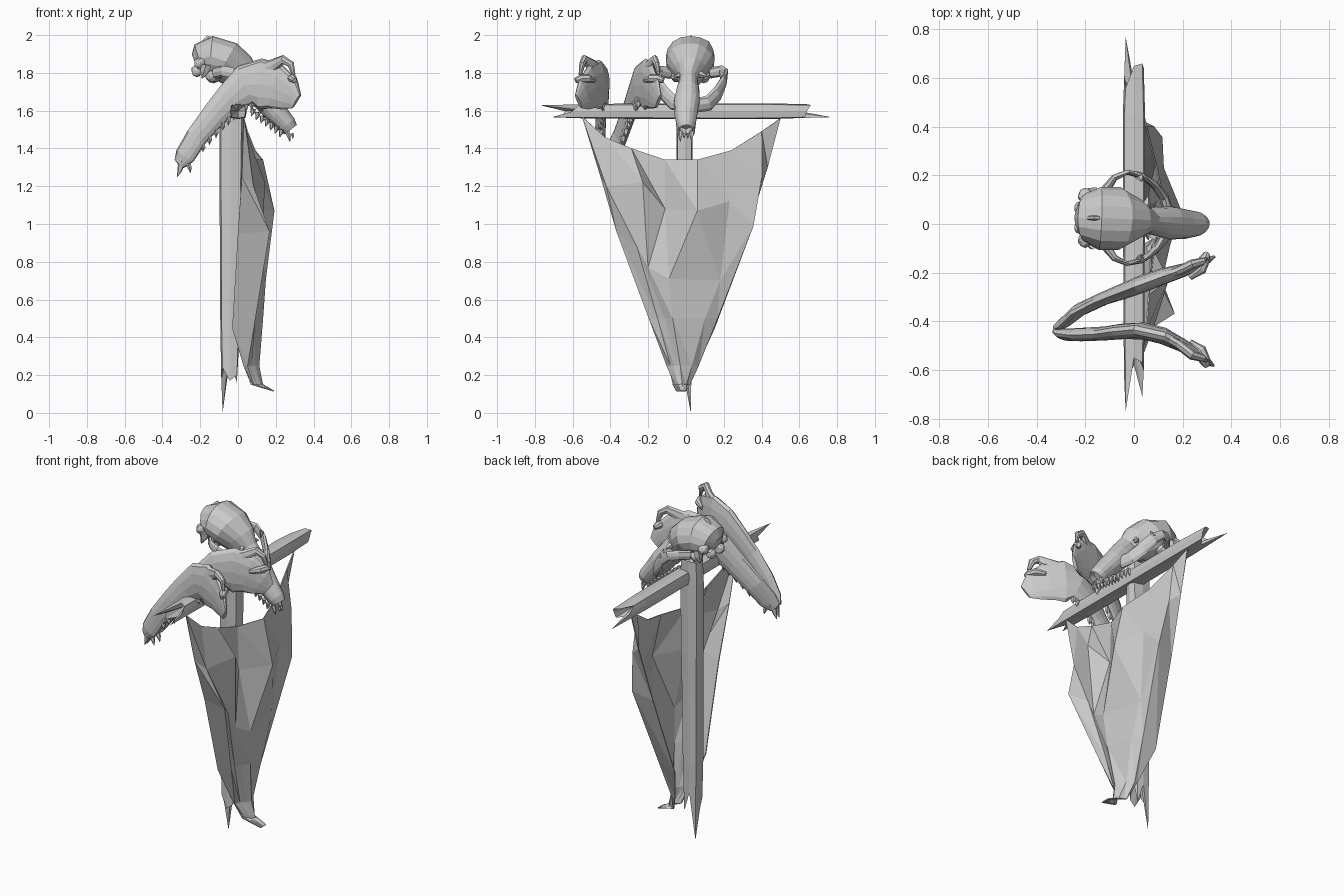
import bpy, bmesh, math, random
from mathutils import Vector

random.seed(4)
if "Cube" in bpy.data.objects:
    bpy.data.objects.remove(bpy.data.objects["Cube"], do_unlink=True)

GREY = bpy.data.materials.new("weathered_grey")
GREY.use_nodes = True
tone = (0.6, 0.6, 0.6, 1)
GREY.diffuse_color = tone
GREY.node_tree.nodes["Principled BSDF"].inputs["Base Color"].default_value = tone


def finish(bm, name):
    """Turn a bmesh into a flat shaded grey object."""
    bmesh.ops.recalc_face_normals(bm, faces=bm.faces[:])
    mesh = bpy.data.meshes.new(name)
    bm.to_mesh(mesh)
    bm.free()
    mesh.materials.append(GREY)
    obj = bpy.data.objects.new(name, mesh)
    bpy.context.collection.objects.link(obj)
    return obj


def bridge(bm, rings):
    """Join successive closed rings of vertices with quads."""
    for a, b in zip(rings, rings[1:]):
        n = len(a)
        for i in range(n):
            j = (i + 1) % n
            bm.faces.new((a[i], a[j], b[j], b[i]))


def loft(bm, path, sizes, sides=8, jitter=0.0):
    """Elliptical sections (half width, half height) swept along a path."""
    pts = [Vector(p) for p in path]
    rings = []
    for i, p in enumerate(pts):
        tangent = (pts[min(i + 1, len(pts) - 1)] - pts[max(i - 1, 0)]).normalized()
        side = tangent.cross(Vector((0, 0, 1))).normalized()
        up = side.cross(tangent)
        w, h = sizes[i]
        ring = []
        for k in range(sides):
            a = math.tau * k / sides
            grow = 1 + random.uniform(-jitter, jitter)
            ring.append(bm.verts.new(p + (side * math.cos(a) * w + up * math.sin(a) * h) * grow))
        rings.append(ring)
    bridge(bm, rings)
    bm.faces.new(rings[0])
    return bm.faces.new(rings[-1])


def spike(bm, base, tip, radius):
    """Slightly curved pointed tooth."""
    base, tip = Vector(base), Vector(tip)
    middle = base.lerp(tip, 0.5) + Vector((0.003, 0, 0))
    loft(bm, [base, middle, tip], [(radius, radius), (radius * 0.75,) * 2, (radius * 0.1,) * 2], 5)


def blob(bm, centre, radius):
    made = bmesh.ops.create_icosphere(bm, subdivisions=2, radius=radius)
    for v in made["verts"]:
        v.co = v.co * random.uniform(0.9, 1.1) + Vector(centre)


def splintered(name, place, lows, highs):
    """Squared timber with a different length at each corner of its ends."""
    bm = bmesh.new()
    n = len(lows)

    def ring(lengths, scale=1.0):
        out = []
        for k in range(n):
            a = math.tau * k / n
            r = scale * (1.15 if k % 2 else 0.95)
            out.append(bm.verts.new(place(math.cos(a) * r, math.sin(a) * r, lengths[k])))
        return out

    low, high = max(lows), min(highs)
    rings = [ring(lows, 0.9)]
    for m in (0.1, 0.4, 0.6, 0.9):
        rings.append(ring([low + (high - low) * m] * n, random.uniform(0.96, 1.04)))
    rings.append(ring(highs, 0.9))
    bridge(bm, rings)
    # hollow broken ends
    for edge_ring, depth in ((rings[0], low + 0.05), (rings[-1], high - 0.05)):
        core = bm.verts.new(place(0, 0, depth))
        for i in range(n):
            bm.faces.new((edge_ring[i], edge_ring[(i + 1) % n], core))
    return finish(bm, name)


# Wooden cross, its post a little wider towards the top
splintered("upright_post",
           lambda u, v, t: (-0.045 + 0.006 * t + (0.05 + 0.012 * t) * u, 0.045 * v - 0.008, t),
           [0.32, 0.16, 0.28, 0.0, 0.18, 0.24, 0.17, 0.2], [1.7] * 8)
splintered("cross_beam", lambda u, v, t: (0.047 * u, t, 1.597 + 0.043 * v),
           [-0.6, -0.57, -0.55, -0.77, -0.64, -0.66, -0.58, -0.71],
           [0.64, 0.66, 0.65, 0.56, 0.6, 0.77, 0.58, 0.63])

# Hanging cloth: each row is depths, widths, heights; outer columns fold back
rows = [
    ((.03, .05, .06, .07, .13, .09, .05, .03), (-.55, -.43, -.29, -.11, .06, .24, .40, .50),
     (1.57, 1.46, 1.40, 1.34, 1.34, 1.39, 1.49, 1.56)),
    ((.02, .08, .14, .08, .19, .12, .08, .02), (-.45, -.42, -.23, -.11, .06, .23, .4, .43),
     (1.25, 1.2, 1.22, 1.08, 1.07, 1.12, 1.25, 1.3)),
    ((0, .165, .11, .12, .145, .1, .115, 0), (-.32, -.367, -.26, -.2, -.09, .18, .355, .32),
     (.95, .96, .88, .77, .71, .7, .99, .95)),
    ((-.03, .09, .08, .1, .13, .1, .07, -.03), (-.15, -.195, -.15, -.11, -.07, .1, .165, .15),
     (.45, .5, .5, .5, .5, .5, .5, .45)),
    ((.03, .05, .07, .09, .11, .08, .05, .03), (-.09, -.1, -.08, -.06, -.03, .03, .065, .06), (.25,) * 8),
    ((.08, .08, .1, .12, .13, .11, .08, .07), (-.07, -.06, -.05, -.04, -.02, 0, .01, .02), (.15,) * 8),
    ((.19,) * 8, (-.05, -.05, -.04, -.03, -.02, -.01, 0, 0), (.115,) * 8),
]
bm = bmesh.new()
grid = [[bm.verts.new(p) for p in zip(*row)] for row in rows]
for a, b in zip(grid, grid[1:]):
    for i in range(len(a) - 1):
        bm.faces.new((a[i], b[i], b[i + 1]))
        bm.faces.new((a[i], b[i + 1], a[i + 1]))
bmesh.ops.remove_doubles(bm, verts=bm.verts[:], dist=0.001)
cloth = finish(bm, "hanging_cloth")
thick = cloth.modifiers.new("thickness", "SOLIDIFY")
thick.thickness = 0.006
thick.offset = 0

# Skull body: braincase narrowing behind the eyes, then the snout
stations = [
    (-.23, .025, 1.86, .04, .04), (-.205, .025, 1.87, .095, .085), (-.14, .025, 1.888, .132, .11),
    (-.06, .02, 1.86, .128, .112), (0, .02, 1.81, .085, .1), (.05, .015, 1.76, .05, .078),
    (.1, .01, 1.71, .062, .07), (.15, .005, 1.65, .07, .066), (.21, 0, 1.58, .06, .058),
    (.26, 0, 1.525, .049, .05), (.28, 0, 1.5, .036, .04)]
bm = bmesh.new()
nose = loft(bm, [s[:3] for s in stations], [s[3:] for s in stations], 16, 0.04)
bmesh.ops.inset_individual(bm, faces=[nose], thickness=0.009, depth=0)
for v in nose.verts:
    v.co += Vector((-0.03, 0, 0.03))
finish(bm, "skull")

# Skull details, mirrored about its middle plane
arches, bones, teeth = bmesh.new(), bmesh.new(), bmesh.new()
for s in (-1, 1):
    mid = 0.025
    arch = [(-.12, .11, 1.8), (-.08, .165, 1.81), (-.03, .188, 1.8), (.03, .175, 1.755),
            (.08, .14, 1.69), (.12, .09, 1.64), (.14, .03, 1.63)]
    loft(arches, [(x, mid + s * y, z) for x, y, z in arch],
         [(.02, .03), (.014, .03), (.01, .028), (.012, .034), (.016, .04), (.02, .04), (.02, .04)], 8, 0.08)
    # points above and below the eye opening
    spike(bones, (.04, mid + s * .03, 1.8), (.06, mid + s * .09, 1.78), .022)
    spike(bones, (.02, mid + s * .175, 1.77), (.03, mid + s * .15, 1.815), .018)
    spike(bones, (-.17, mid + s * .1, 1.84), (-.19, mid + s * .11, 1.77), .03)
    blob(bones, (-.13, mid + s * .065, 1.79), .042)
    blob(bones, (-.218, mid + s * .04, 1.81), .03)
    blob(bones, (-.2, mid + s * .09, 1.85), .032)
    for i in range(7):
        t = i / 6
        x, z = .08 + .15 * t, 1.61 - .11 * t
        spike(teeth, (x, s * (.05 - .015 * t), z), (x - .01, s * (.048 - .015 * t), z - .04), .015)
    spike(teeth, (.26, s * .03, 1.49), (.275, s * .03, 1.435), .013)
    spike(teeth, (.285, s * .01, 1.48), (.29, s * .01, 1.45), .009)
# low ridge over the braincase
loft(bones, [(-.22, .025, 1.93), (-.16, .025, 1.985), (-.08, .025, 1.96), (0, .02, 1.9)],
     [(.012, .012), (.01, .014), (.012, .014), (.01, .008)], 6)
finish(arches, "cheek_arches")
finish(bones, "skull_base_bones")
finish(teeth, "upper_teeth")

# Upturned lower jaw: shared side profile, one sideways run for each half
profile = [(-.31, 1.32, .035, .018), (-.28, 1.36, .055, .024), (-.22, 1.46, .06, .028),
           (-.12, 1.58, .068, .028), (-.04, 1.67, .08, .032), (.04, 1.735, .11, .036),
           (.12, 1.74, .135, .034), (.2, 1.725, .12, .028), (.27, 1.685, .09, .02), (.31, 1.65, .045, .01)]
runs = {
    "right": (-.445, -.455, -.455, -.45, -.44, -.44, -.46, -.5, -.54, -.57),
    "left": (-.42, -.4, -.35, -.305, -.275, -.245, -.215, -.19, -.165, -.145),
}
for label, run in runs.items():
    bm = bmesh.new()
    path = [(x, y, z) for (x, z, h, w), y in zip(profile, run)]
    loft(bm, path, [(w, h) for x, z, h, w in profile], 12, 0.04)
    # hooked process and crosswise hinge at the back
    back = run[-2]
    out = 1 if label == "left" else -1
    loft(bm, [(.12, run[6], 1.81), (.19, run[7], 1.84), (.24, back, 1.87), (.28, back + out * .01, 1.845),
              (.295, back + out * .02, 1.79)],
         [(.02, .045), (.02, .035), (.02, .025), (.016, .02), (.008, .01)], 8)
    loft(bm, [(.23, back - out * .055, 1.76), (.275, back - out * .02, 1.77), (.29, back + out * .02, 1.77),
              (.3, back + out * .045, 1.76)],
         [(.012, .012), (.024, .022), (.024, .022), (.012, .014)], 8)
    finish(bm, label + "_jaw_half")

    bm = bmesh.new()
    for i in range(2, 5):
        for t in (0, .33, .66):
            p = Vector(path[i]).lerp(Vector(path[i + 1]), t)
            h = profile[i][2] * (1 - t) + profile[i + 1][2] * t
            root = p + Vector((.65, 0, -.75)) * (h - .014)
            spike(bm, root, root + Vector((.004, 0, -.045)), .017)
    y = run[1]
    spike(bm, (-.27, y, 1.33), (-.25, y, 1.27), .016)
    spike(bm, (-.3, run[0], 1.32), (-.322, run[0], 1.25), .018)
    finish(bm, label + "_jaw_teeth")

# Bony bridge joining both jaw halves at the chin
bm = bmesh.new()
loft(bm, [(-.29, -.46, 1.35), (-.305, -.43, 1.34), (-.29, -.395, 1.35)],
     [(.016, .03), (.02, .04), (.016, .03)], 8)
finish(bm, "jaw_chin")
